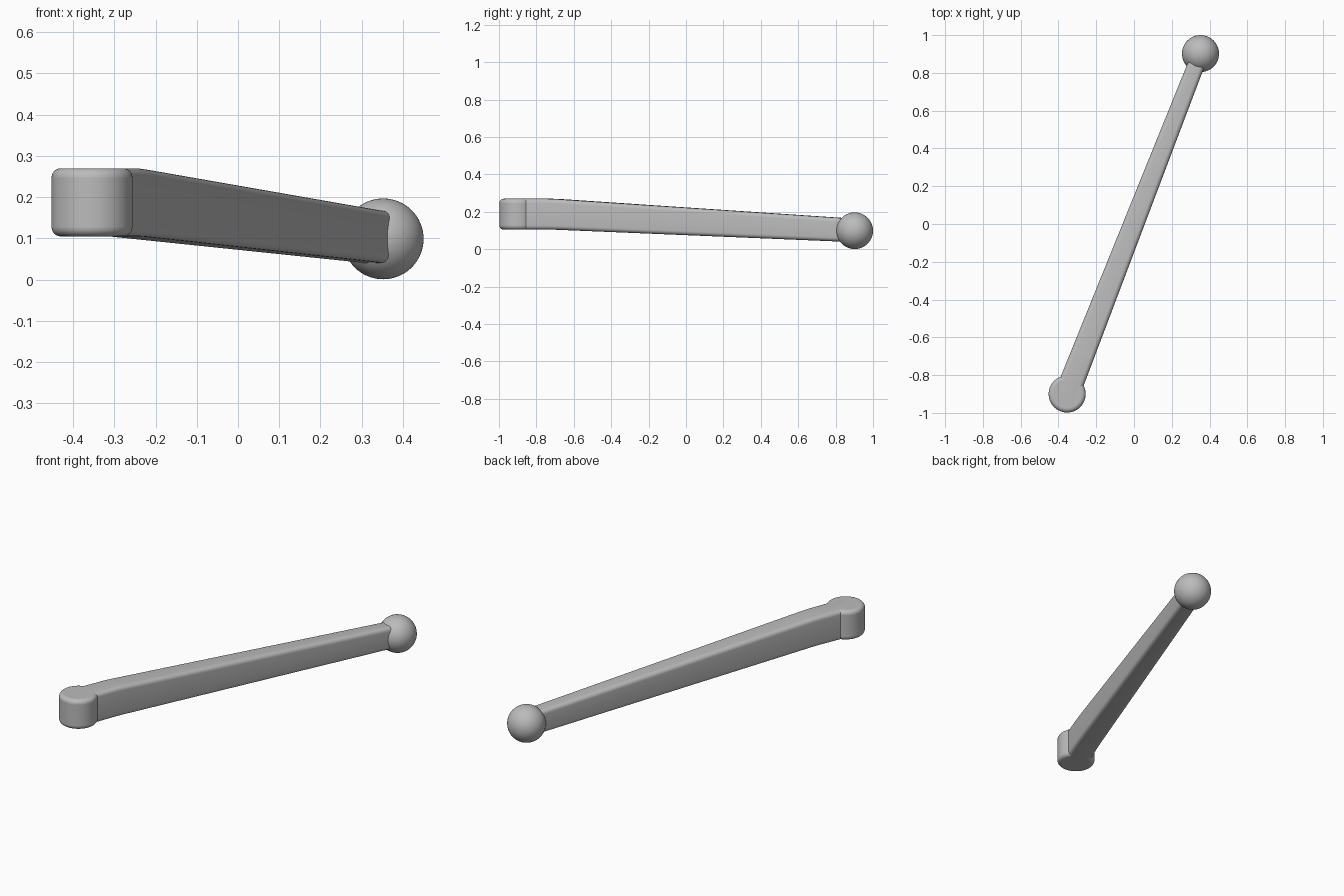
import bpy, bmesh, math
from mathutils import Vector

cube = bpy.data.objects.get("Cube")
if cube:
    bpy.data.objects.remove(cube, do_unlink=True)

grey = bpy.data.materials.new("light_grey")
grey.use_nodes = True
GREY = (0.5, 0.5, 0.5, 1)
grey.diffuse_color = GREY
grey.node_tree.nodes["Principled BSDF"].inputs["Base Color"].default_value = GREY


def finish(obj, name):
    obj.name = name
    obj.data.materials.append(grey)
    bpy.ops.object.select_all(action="DESELECT")
    obj.select_set(True)
    bpy.context.view_layer.objects.active = obj
    bpy.ops.object.shade_smooth_by_angle(angle=math.radians(35))


def rounded_section(half, low, high, radius, steps=6):
    """Corners of an upright rounded rectangle as (sideways, height)."""
    points = []
    corners = [(half, high), (-half, high), (-half, low), (half, low)]
    for i, (u, z) in enumerate(corners):
        cu = u - math.copysign(radius, u)
        cz = z - radius if z == high else z + radius
        for k in range(steps + 1):
            a = math.pi / 2 * (i + k / steps)
            points.append((cu + radius * math.cos(a), cz + radius * math.sin(a)))
    return points


# Axis from the round boss to the ball
start, end = Vector((-0.354, -0.9, 0)), Vector((0.352, 0.902, 0))
along = (end - start).normalized()
side = Vector((along.y, -along.x, 0))
length = (end - start).length

# Tapered arm: level beside the boss, then sloping down to the ball
stations = [  # distance, half width, bottom, top
    (0.0, 0.066, 0.105, 0.27),
    (0.19, 0.064, 0.105, 0.27),
    (0.23, 0.0635, 0.1045, 0.2685),
    (length, 0.044, 0.038, 0.163),
]
bm = bmesh.new()
rings = []
for dist, half, low, high in stations:
    base = start + along * dist
    rings.append([bm.verts.new(base + side * u + Vector((0, 0, z)))
                  for u, z in rounded_section(half, low, high, 0.022)])
for a, b in zip(rings, rings[1:]):
    for i in range(len(a)):
        j = (i + 1) % len(a)
        bm.faces.new((a[i], a[j], b[j], b[i]))
bm.faces.new(rings[0])
bm.faces.new(rings[-1])
bmesh.ops.recalc_face_normals(bm, faces=bm.faces)
mesh = bpy.data.meshes.new("arm")
bm.to_mesh(mesh)
bm.free()
arm = bpy.data.objects.new("arm", mesh)
bpy.context.collection.objects.link(arm)
finish(arm, "arm")

# Round boss with softened rims
bpy.ops.mesh.primitive_cylinder_add(vertices=64, radius=0.098, depth=0.165,
                                    location=start + Vector((0, 0, 0.1875)))
boss = bpy.context.object
bevel = boss.modifiers.new("rim", "BEVEL")
bevel.width = 0.022
bevel.segments = 6
bevel.limit_method = "ANGLE"
finish(boss, "round_boss")

# Ball at the far end
bpy.ops.mesh.primitive_uv_sphere_add(segments=64, ring_count=32, radius=0.098,
                                     location=end + Vector((0, 0, 0.099)))
finish(bpy.context.object, "ball")
